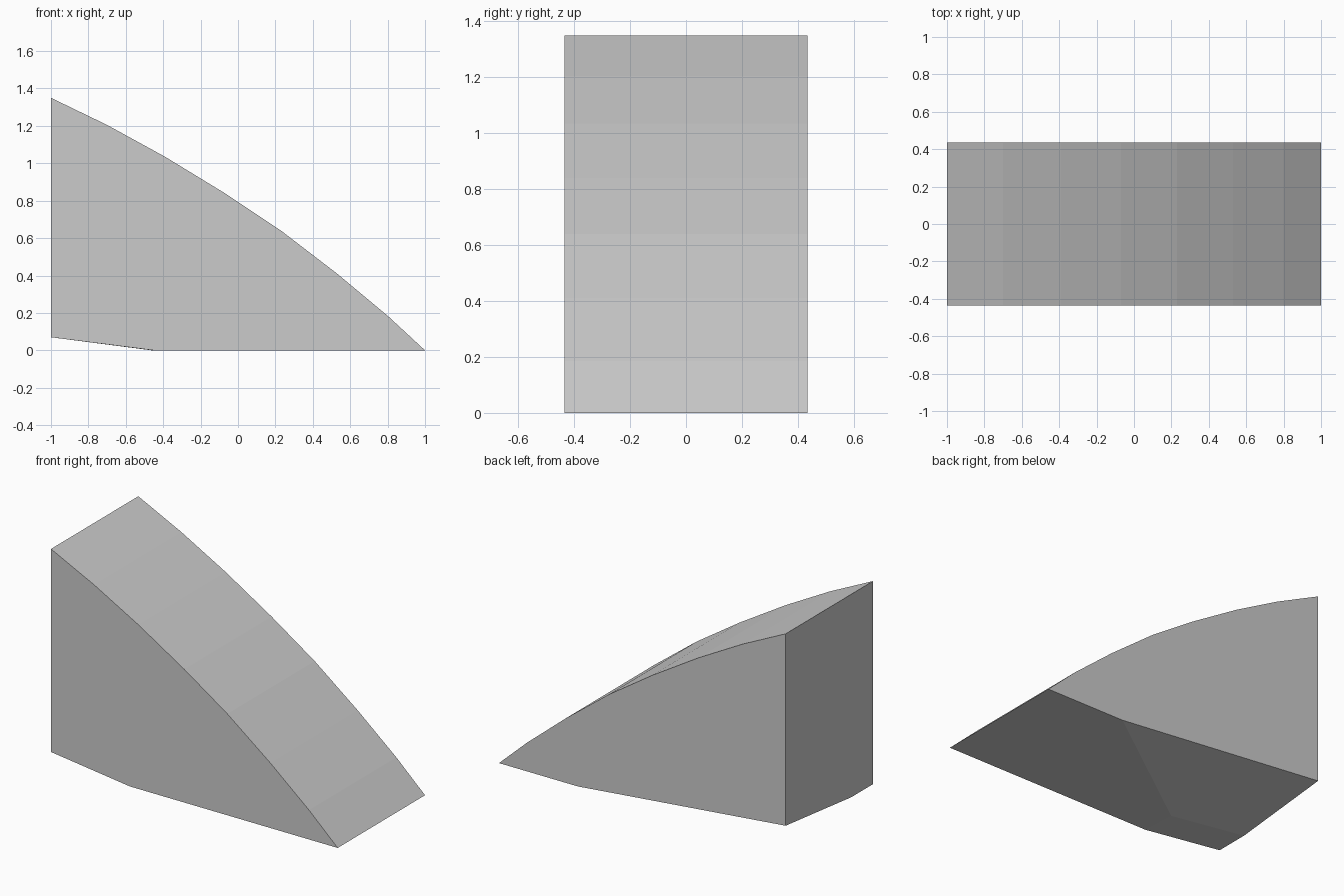
import bpy
import bmesh

cube = bpy.data.objects.get("Cube")
if cube:
    bpy.data.objects.remove(cube, do_unlink=True)

grey = bpy.data.materials.new("plain grey")
grey.use_nodes = True
colour = (0.6, 0.6, 0.6, 1)
grey.diffuse_color = colour
grey.node_tree.nodes["Principled BSDF"].inputs["Base Color"].default_value = colour

HALF = 0.435

# Curved slope, from the foot to the top of the tall end
slope = [(1, 0), (0.8, 0.185), (0.53, 0.41), (0.23, 0.64),
         (-0.07, 0.84), (-0.39, 1.035), (-0.7, 1.205), (-1, 1.35)]

bm = bmesh.new()
front = [bm.verts.new((x, -HALF, z)) for x, z in slope]
back = [bm.verts.new((x, HALF, z)) for x, z in slope]
for i in range(len(slope) - 1):
    bm.faces.new((front[i], back[i], back[i + 1], front[i + 1]))

# Underside: flat sole with a lifted heel
front_bend = bm.verts.new((-0.45, -HALF, 0))
mid_bend = bm.verts.new((-0.46, -0.22, 0))
back_bend = bm.verts.new((0.45, HALF, 0))
front_heel = bm.verts.new((-1, -HALF, 0.07))
mid_heel = bm.verts.new((-1, -0.22, 0.07))
back_heel = bm.verts.new((-1, HALF, 0.14))
bm.faces.new((front[0], front_bend, mid_bend, back_bend, back[0]))
bm.faces.new((front_bend, front_heel, mid_heel, mid_bend))
bm.faces.new((mid_bend, mid_heel, back_heel))
bm.faces.new((mid_bend, back_heel, back_bend))

# Side walls and tall end wall
bm.faces.new(front + [front_heel, front_bend])
bm.faces.new(back + [back_heel, back_bend])
bm.faces.new((front[-1], back[-1], back_heel, mid_heel, front_heel))

bmesh.ops.recalc_face_normals(bm, faces=bm.faces)
mesh = bpy.data.meshes.new("curved_wedge")
bm.to_mesh(mesh)
bm.free()
mesh.materials.append(grey)
wedge = bpy.data.objects.new("curved_wedge", mesh)
bpy.context.collection.objects.link(wedge)
